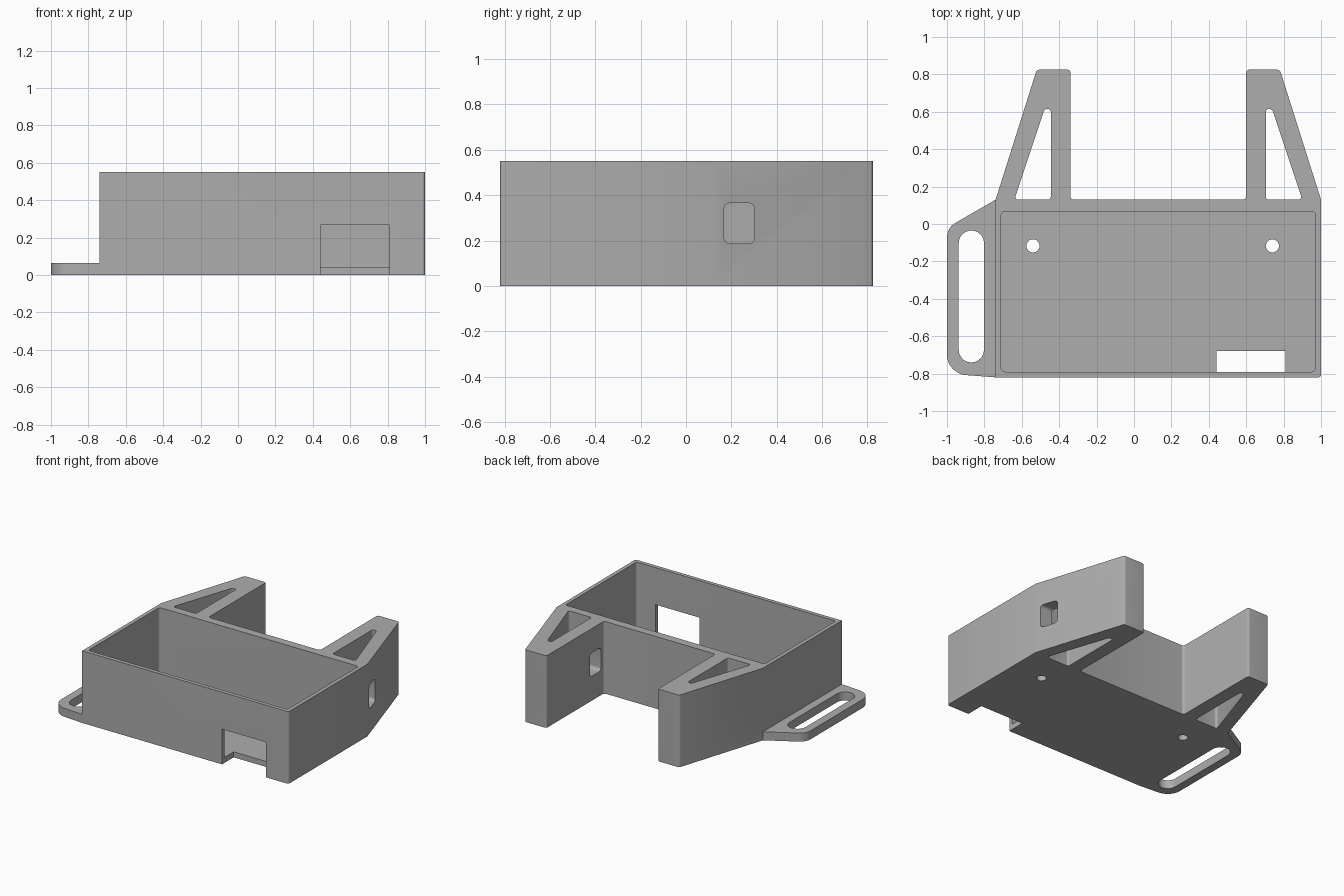
import bpy
import math
from mathutils import Vector, Matrix

cube = bpy.data.objects.get("Cube")
if cube:
    bpy.data.objects.remove(cube, do_unlink=True)

grey = bpy.data.materials.new("plain grey")
grey.use_nodes = True
colour = (0.42, 0.42, 0.42, 1)
grey.diffuse_color = colour
grey.node_tree.nodes["Principled BSDF"].inputs["Base Color"].default_value = colour


def rounded(corners, steps=6):
    """Outline from (x, y, radius) corners, each filleted by its radius."""
    out = []
    for i, (x, y, r) in enumerate(corners):
        p = Vector((x, y))
        if r == 0:
            out.append(p)
            continue
        a = (Vector(corners[i - 1][:2]) - p).normalized()
        b = (Vector(corners[(i + 1) % len(corners)][:2]) - p).normalized()
        half = a.angle(b) / 2
        centre = p + (a + b).normalized() * (r / math.sin(half))
        start = p + a * (r / math.tan(half)) - centre
        end = p + b * (r / math.tan(half)) - centre
        sweep = start.angle_signed(end)
        for k in range(steps + 1):
            out.append(centre + Matrix.Rotation(-sweep * k / steps, 2) @ start)
    return out


def prism(name, outline, low, high, turn=None):
    """Solid from an outline between two heights, optionally turned."""
    n = len(outline)
    verts = [(p[0], p[1], z) for z in (low, high) for p in outline]
    faces = [tuple(reversed(range(n))), tuple(range(n, 2 * n))]
    faces += [(i, (i + 1) % n, n + (i + 1) % n, n + i) for i in range(n)]
    mesh = bpy.data.meshes.new(name)
    mesh.from_pydata(verts, [], faces)
    if turn:
        mesh.transform(turn)
    mesh.materials.append(grey)
    ob = bpy.data.objects.new(name, mesh)
    bpy.context.collection.objects.link(ob)
    return ob


def box(x0, x1, y0, y1, r=0.0):
    return rounded([(x0, y0, r), (x1, y0, r), (x1, y1, r), (x0, y1, r)])


def circle(x, y, r, n=24):
    return [(x + r * math.cos(math.tau * i / n), y + r * math.sin(math.tau * i / n)) for i in range(n)]


def combine(target, tool, operation="DIFFERENCE"):
    mod = target.modifiers.new(tool.name, "BOOLEAN")
    mod.object, mod.operation, mod.solver = tool, operation, "EXACT"
    bpy.context.view_layer.objects.active = target
    bpy.ops.object.modifier_apply(modifier=mod.name)
    bpy.data.objects.remove(tool, do_unlink=True)


MID = 0.13      # the arms mirror about this x
HEIGHT = 0.55
FLOOR = 0.042

# outlines are sketched for the left half and mirrored
arm = [(1.0, 0.13, 0), (0.78, 0.825, 0.02), (0.6, 0.825, 0.015), (0.6, 0.13, 0.02)]
mirrored = [(2 * MID - x, y, r) for x, y, r in reversed(arm)]
outline = [(-0.74, -0.82, 0), (1.0, -0.82, 0.015)] + arm + mirrored
housing = prism("housing", rounded(outline), 0, HEIGHT)

# strap tab with its long slot
tab = prism("strap_tab", rounded([
    (-0.72, -0.815, 0), (-0.72, 0.125, 0), (-0.74, 0.13, 0),
    (-1.0, -0.02, 0.09), (-1.0, -0.80, 0.11), (-0.74, -0.82, 0)], 10), 0, 0.065)
combine(housing, tab, "UNION")
combine(housing, prism("strap_slot", box(-0.937, -0.802, -0.74, -0.035, 0.067), -0.1, 0.2))

# open tray and the port at the front
combine(housing, prism("tray", box(-0.71, 0.97, -0.79, 0.067, 0.02), FLOOR, 1))
combine(housing, prism("front_port", box(0.44, 0.81, -1, -0.68), -0.1, 0.268))

# directions for cutters that run along y and along x
along_y = Matrix(((1, 0, 0, 0), (0, 0, 1, 0), (0, 1, 0, 0), (0, 0, 0, 1)))
along_x = Matrix(((0, 0, 1, 0), (1, 0, 0, 0), (0, 1, 0, 0), (0, 0, 0, 1)))

# lightening triangles, wall holes and tip screw holes, one set per arm
triangle = [(0.705, 0.13, 0.015), (0.9, 0.13, 0.015), (0.738, 0.615, 0.02), (0.705, 0.615, 0.015)]
for side in (1, -1):
    def flip(x):
        return MID + side * (x - MID)
    shape = [(flip(x), y, r) for x, y, r in triangle]
    combine(housing, prism("arm_triangle", rounded(shape[::side]), -0.1, 1))
    combine(housing, prism("wall_hole", circle(flip(0.755), 0.12, 0.034), 0, 0.2, along_y))
    for z in (0.165, 0.385):
        combine(housing, prism("screw_hole", circle(flip(0.655), z, 0.022, 16), 0.62, 1, along_y))

# floor holes
for x in (-0.54, 0.74):
    combine(housing, prism("floor_hole", circle(x, -0.117, 0.035), -0.1, 0.2))

# cable windows through the left arm and the rear wall
combine(housing, prism("side_window", box(0.168, 0.302, 0.187, 0.365, 0.025), 0.5, 1.2, along_x))
combine(housing, prism("rear_window", box(0.722, 0.793, 0.31, 0.49), 0, 0.2, along_y))

# consistent normals, smooth fillets with sharp edges
bpy.ops.object.select_all(action="DESELECT")
housing.select_set(True)
bpy.context.view_layer.objects.active = housing
bpy.ops.object.shade_smooth_by_angle(angle=math.radians(30))
